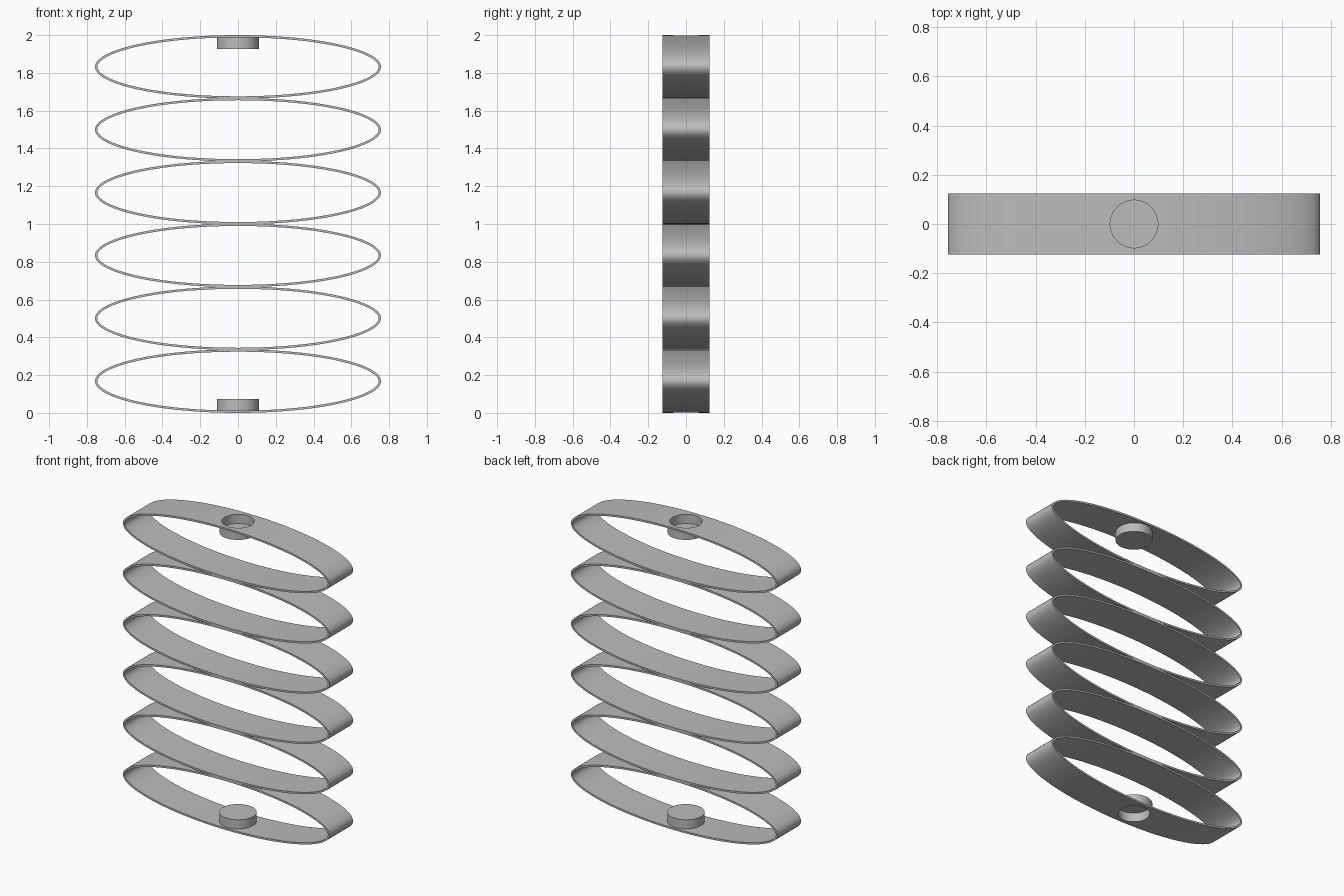
import bpy, bmesh
from math import sin, cos, pi, hypot, radians

if "Cube" in bpy.data.objects:
    bpy.data.objects.remove(bpy.data.objects["Cube"])

RINGS, SEGMENTS = 6, 128
HALF_WIDTH, HALF_HEIGHT, HALF_DEPTH, WALL = 0.757, 0.168, 0.124, 0.012
PITCH = (2 - 2 * HALF_HEIGHT) / (RINGS - 1)

grey = bpy.data.materials.new("spring grey")
grey.use_nodes = True
grey.diffuse_color = (0.5, 0.5, 0.5, 1)
grey.node_tree.nodes["Principled BSDF"].inputs["Base Color"].default_value = grey.diffuse_color


def elliptical_ring(name, z):
    """Flat band bent into an ellipse, with an even wall thickness."""
    bm = bmesh.new()
    loops = []
    for i in range(SEGMENTS):
        t = 2 * pi * i / SEGMENTS
        nx, nz = cos(t) * HALF_HEIGHT, sin(t) * HALF_WIDTH
        length = hypot(nx, nz)
        section = []
        for inset, y in ((0, -1), (0, 1), (WALL, 1), (WALL, -1)):
            section.append(bm.verts.new((
                HALF_WIDTH * cos(t) - inset * nx / length,
                y * HALF_DEPTH,
                z + HALF_HEIGHT * sin(t) - inset * nz / length)))
        loops.append(section)
    for a, b in zip(loops, loops[1:] + loops[:1]):
        for k in range(4):
            n = (k + 1) % 4
            bm.faces.new((a[k], a[n], b[n], b[k]))
    bmesh.ops.recalc_face_normals(bm, faces=bm.faces)
    mesh = bpy.data.meshes.new(name)
    bm.to_mesh(mesh)
    bm.free()
    mesh.materials.append(grey)
    ring = bpy.data.objects.new(name, mesh)
    bpy.context.collection.objects.link(ring)
    return ring


def select_only(obj):
    bpy.ops.object.select_all(action="DESELECT")
    obj.select_set(True)
    bpy.context.view_layer.objects.active = obj


def boolean_cylinder(target, operation, radius, z0, z1):
    """Join a cylinder to the target, or cut it away."""
    bpy.ops.mesh.primitive_cylinder_add(vertices=64, radius=radius, depth=abs(z1 - z0),
                                        location=(0, 0, (z0 + z1) / 2))
    tool = bpy.context.object
    tool.hide_render = True
    tool.data.materials.append(grey)
    mod = target.modifiers.new("socket", "BOOLEAN")
    mod.operation, mod.solver, mod.object = operation, "EXACT", tool
    select_only(target)
    bpy.ops.object.modifier_apply(modifier=mod.name)
    bpy.data.objects.remove(tool)


# Stack of elliptical spring rings
rings = [elliptical_ring(f"spring_ring_{i + 1}", HALF_HEIGHT + i * PITCH) for i in range(RINGS)]

# Round sockets sunk into the bottom and top rings, open to the outside
for ring, end, inward in ((rings[0], 0, 1), (rings[-1], 2, -1)):
    boolean_cylinder(ring, "UNION", 0.112, end + inward * 0.006, end + inward * 0.073)
    boolean_cylinder(ring, "DIFFERENCE", 0.097, end - inward * 0.05, end + inward * 0.061)
rings[0].name, rings[-1].name = "bottom_ring_with_socket", "top_ring_with_socket"

for ring in rings:
    select_only(ring)
    bpy.ops.object.shade_smooth_by_angle(angle=radians(30))
